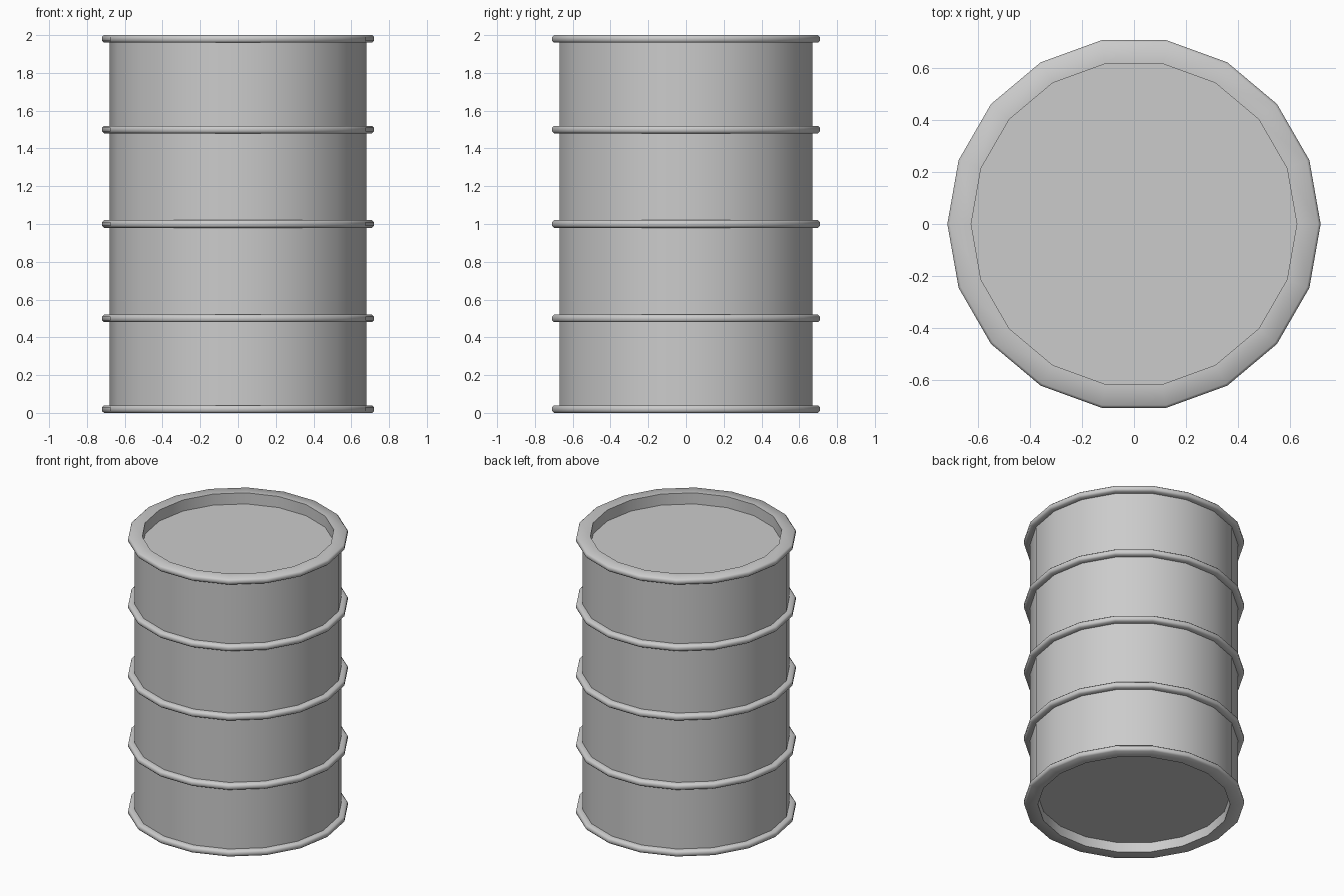
import bpy, bmesh
from math import sin, cos, tau, radians

if "Cube" in bpy.data.objects:
    bpy.data.objects.remove(bpy.data.objects["Cube"])

SIDES = 18
R_BODY, R_HOOP, R_LID = 0.68, 0.72, 0.628
HALF, BEV = 0.02, 0.01


def finish(name, bm):
    bmesh.ops.recalc_face_normals(bm, faces=bm.faces)
    mesh = bpy.data.meshes.new(name)
    bm.to_mesh(mesh)
    bm.free()
    obj = bpy.data.objects.new(name, mesh)
    bpy.context.collection.objects.link(obj)
    bpy.ops.object.select_all(action='DESELECT')
    obj.select_set(True)
    bpy.context.view_layer.objects.active = obj
    bpy.ops.object.shade_smooth_by_angle(angle=radians(60))
    return obj


def lathe(name, profile):
    """Revolve (radius, z) points into a solid, capping both ends flat."""
    bm = bmesh.new()
    rings = [[bm.verts.new((r * cos(tau * i / SIDES), r * sin(tau * i / SIDES), z))
              for i in range(SIDES)] for r, z in profile]
    for a, b in zip(rings, rings[1:]):
        for i in range(SIDES):
            j = (i + 1) % SIDES
            bm.faces.new((a[i], a[j], b[j], b[i]))
    # recessed bottom and lid
    bm.faces.new(rings[0])
    bm.faces.new(rings[-1])
    return finish(name, bm)


def hoop(z, r_low=R_BODY, r_high=R_BODY):
    """Bevelled band around the drum at height z."""
    return [(r_low, z - HALF), (R_HOOP - BEV, z - HALF), (R_HOOP, z - HALF + BEV),
            (R_HOOP, z + HALF - BEV), (R_HOOP - BEV, z + HALF), (r_high, z + HALF)]


# bottom recess and rim, three hoops, top rim and lid recess
profile = [(R_LID, 0.07)] + hoop(HALF, r_low=R_LID)
for z in (0.5, 1.0, 1.5):
    profile += hoop(z)
profile += hoop(2 - HALF, r_high=R_LID) + [(R_LID, 1.92)]
lathe("drum", profile)
